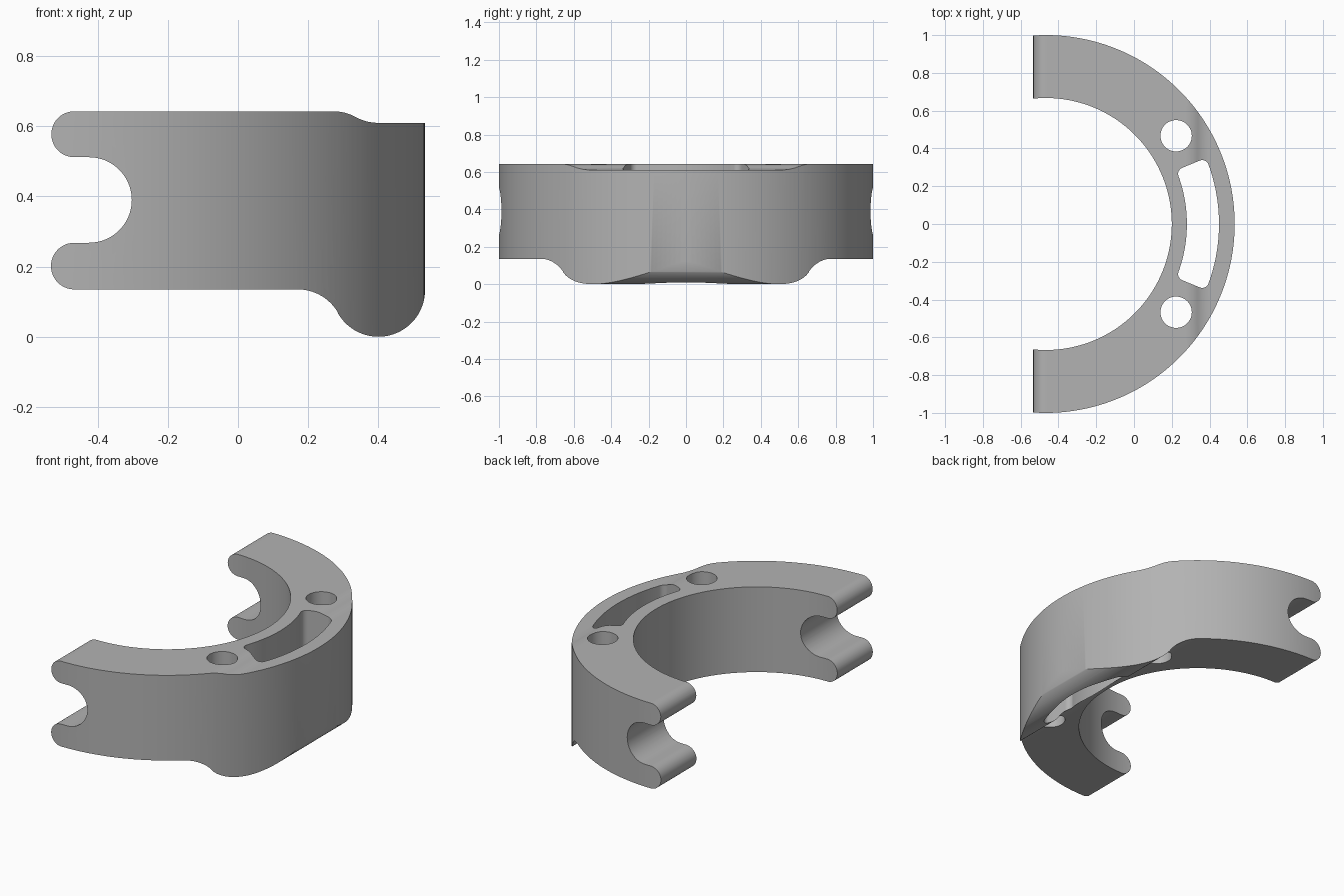
import bpy, bmesh
from math import sin, cos, radians, degrees, pi, acos

scene_cube = bpy.data.objects.get("Cube")
if scene_cube:
    bpy.data.objects.remove(scene_cube, do_unlink=True)

RING_X = -0.467            # ring axis
R_OUT, R_IN = 1.0, 0.667   # ring radii
BOSS = 0.133               # radius of the lower lobe and its fillets
TOP, LOW_TOP, BASE = 0.643, 0.61, 0.135

grey = bpy.data.materials.new("plain grey")
grey.use_nodes = True
colour = (0.45, 0.45, 0.45, 1)
grey.diffuse_color = colour
grey.node_tree.nodes["Principled BSDF"].inputs["Base Color"].default_value = colour


def arc(cx, cy, r, start, end, steps=16):
    """Points along an arc, angles in degrees."""
    angles = [radians(start + (end - start) * i / steps) for i in range(steps + 1)]
    return [(cx + r * cos(a), cy + r * sin(a)) for a in angles]


def prism(name, outline, low, high, along_y=False):
    """Extrude a flat outline along z, or along y for a side profile."""
    bm = bmesh.new()
    verts = [bm.verts.new((a, low, b) if along_y else (a, b, low)) for a, b in outline]
    face = bm.faces.new(verts)
    new = bmesh.ops.extrude_face_region(bm, geom=[face])["geom"]
    shift = (0, high - low, 0) if along_y else (0, 0, high - low)
    bmesh.ops.translate(bm, vec=shift, verts=[v for v in new if isinstance(v, bmesh.types.BMVert)])
    bmesh.ops.recalc_face_normals(bm, faces=bm.faces)
    mesh = bpy.data.meshes.new(name)
    bm.to_mesh(mesh)
    bm.free()
    mesh.materials.append(grey)
    obj = bpy.data.objects.new(name, mesh)
    bpy.context.collection.objects.link(obj)
    return obj


def combine(target, tool, operation):
    """Apply a boolean and discard the tool."""
    tool.hide_render = True
    mod = target.modifiers.new(tool.name, 'BOOLEAN')
    mod.operation, mod.object, mod.solver = operation, tool, 'EXACT'
    bpy.context.view_layer.objects.active = target
    bpy.ops.object.modifier_apply(modifier=mod.name)
    bpy.data.objects.remove(tool, do_unlink=True)


# Half ring seen from above, running slightly past the half turn
ring = (arc(RING_X, 0, R_OUT, -98, 98, 140) + arc(RING_X, 0, R_IN, 98, -98, 140))
bracket = prism("half_ring_bracket", ring, -0.1, 0.8)

# Side profile: lobe, stepped top, two rounded prongs around a round notch
step = degrees(acos(1 - (TOP - LOW_TOP) / (2 * BOSS)))
step_dx = 2 * BOSS * sin(radians(step))
lobe_dx = 2 * BOSS * cos(radians(30))
profile = (
    arc(0.4005 - lobe_dx, BASE - BOSS, BOSS, 90, 30)
    + arc(0.4005, BOSS, BOSS, 210, 360, 40)
    + [(0.6, BOSS), (0.6, LOW_TOP)]
    + arc(0.4, LOW_TOP + BOSS, BOSS, 270, 270 - step, 10)
    + arc(0.4 - step_dx, TOP - BOSS, BOSS, 90 - step, 90, 10)[1:]
    + arc(RING_X, 0.5775, 0.0655, 90, 270, 24)
    + arc(-0.425, 0.39, 0.122, 90, -90, 32)
    + arc(RING_X, 0.2015, 0.0665, 90, 270, 24)
)
combine(bracket, prism("side_profile", profile, -1.2, 1.2, True), 'INTERSECT')

# Curved slot: a rounded rectangle bent around the ring axis
r_low, r_high, half, corner = 0.747, 0.917, 0.325, 0.035
mid = (r_low + r_high) / 2
flat = []
for cr, cs, start in ((r_high - corner, half - corner, 0), (r_low + corner, half - corner, 90)):
    flat += arc(cr, cs, corner, start, start + 90, 8)
inner_side = [(r_low, (half - corner) * (1 - i / 12)) for i in range(1, 13)]
outer_side = [(r_high, (half - corner) * i / 12) for i in range(1, 12)]
upper = outer_side + flat + inner_side[:-1]
rect = [(r_high, 0)] + upper + [(r_low, 0)] + [(r, -s) for r, s in reversed(upper)]
slot = [(RING_X + r * cos(s / mid), r * sin(s / mid)) for r, s in rect]
combine(bracket, prism("slot_cutter", slot, -0.2, 0.9), 'DIFFERENCE')

# Pair of round through holes
for side in (-1, 1):
    hole = arc(0.223, side * 0.467, 0.083, 0, 360, 48)[:-1]
    combine(bracket, prism("hole_cutter", hole, -0.2, 0.9), 'DIFFERENCE')

# Tidy and smooth
bm = bmesh.new()
bm.from_mesh(bracket.data)
bmesh.ops.remove_doubles(bm, verts=bm.verts, dist=0.0001)
bm.to_mesh(bracket.data)
bm.free()
bpy.ops.object.select_all(action='DESELECT')
bracket.select_set(True)
bpy.context.view_layer.objects.active = bracket
bpy.ops.object.shade_smooth_by_angle(angle=radians(30))
